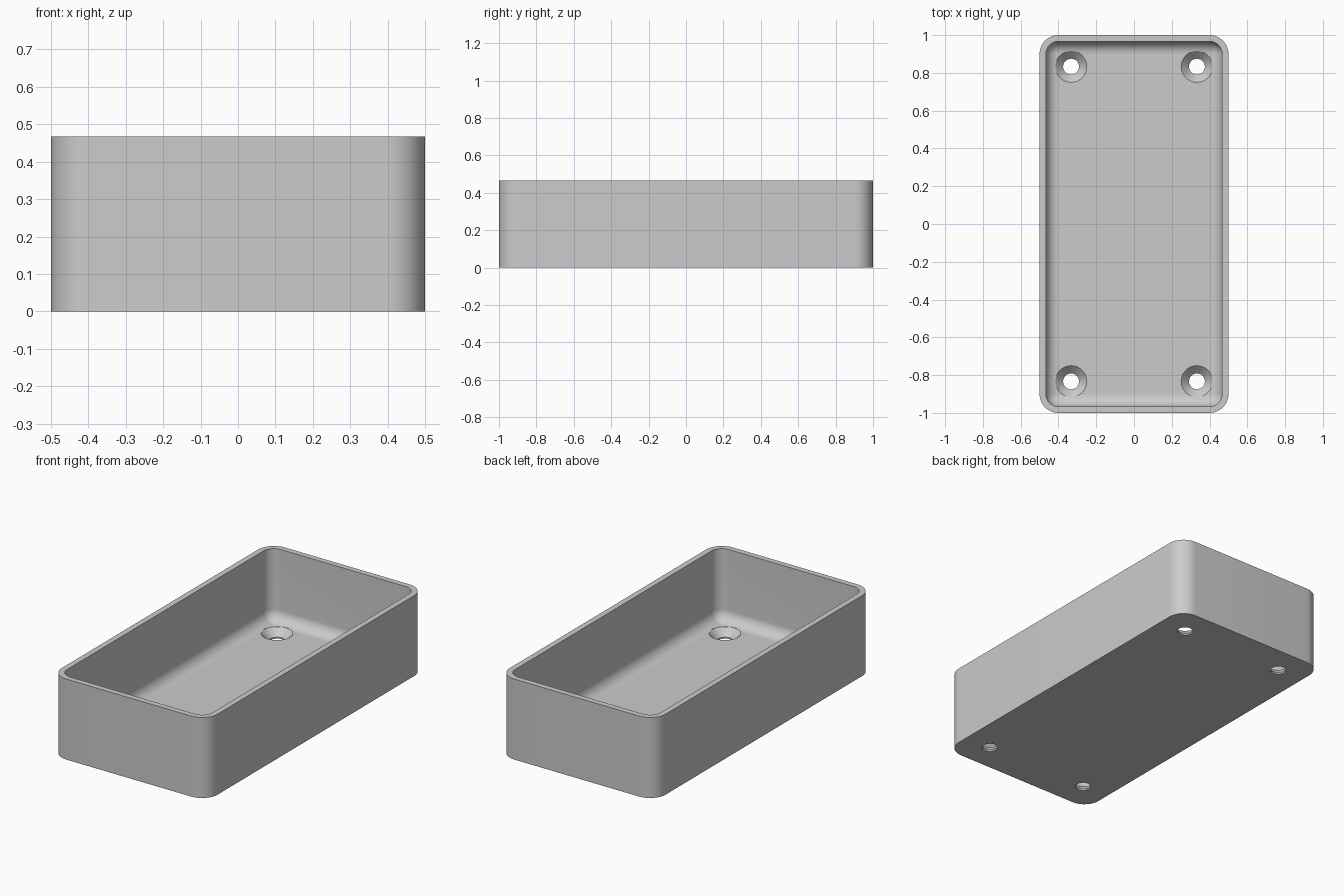
import bpy
import bmesh
from math import sin, cos, pi, radians

if "Cube" in bpy.data.objects:
    bpy.data.objects.remove(bpy.data.objects["Cube"])

HX, HY, H = 0.5, 1.0, 0.467      # half width, half length, height
R, WALL, FLOOR = 0.1, 0.0333, 0.05
FILLET = R - WALL
SEG = 12                         # segments per rounded corner

grey = bpy.data.materials.new("plain grey")
grey.use_nodes = True
grey.diffuse_color = (0.6, 0.6, 0.6, 1)
grey.node_tree.nodes["Principled BSDF"].inputs["Base Color"].default_value = (0.6, 0.6, 0.6, 1)


def ring(bm, inset, z):
    """Rounded rectangle, inset from the outer wall."""
    r = max(R - inset, 0.0005)
    cx, cy = HX - inset - r, HY - inset - r
    verts = []
    for q, (sx, sy) in enumerate([(1, 1), (-1, 1), (-1, -1), (1, -1)]):
        for i in range(SEG + 1):
            a = (q + i / SEG) * pi / 2
            verts.append(bm.verts.new((sx * cx + r * cos(a), sy * cy + r * sin(a), z)))
    return verts


def loft(bm, rings):
    """Bridge the rings in order and cap both ends."""
    n = len(rings[0])
    for a, b in zip(rings, rings[1:]):
        for i in range(n):
            j = (i + 1) % n
            bm.faces.new((a[i], a[j], b[j], b[i]))
    bm.faces.new(rings[0][::-1])
    bm.faces.new(rings[-1])


def finish(bm, name):
    bmesh.ops.recalc_face_normals(bm, faces=bm.faces)
    mesh = bpy.data.meshes.new(name)
    bm.to_mesh(mesh)
    bm.free()
    obj = bpy.data.objects.new(name, mesh)
    bpy.context.collection.objects.link(obj)
    mesh.materials.append(grey)
    return obj


# Open tray: outer wall, rim, inner wall, filleted floor
bm = bmesh.new()
rings = [ring(bm, 0, 0), ring(bm, 0, H), ring(bm, WALL, H)]
for i in range(SEG + 1):
    a = i / SEG * pi / 2
    rings.append(ring(bm, WALL + FILLET * (1 - cos(a)), FLOOR + FILLET * (1 - sin(a))))
loft(bm, rings)
bmesh.ops.remove_doubles(bm, verts=bm.verts, dist=0.00001)
tray = finish(bm, "tray")

# Countersunk screw holes in the four floor corners
PROFILE = [(0.042, -0.05), (0.042, 0.009), (0.083, FLOOR), (0.083, 0.1)]
bm = bmesh.new()
for sx in (-1, 1):
    for sy in (-1, 1):
        loft(bm, [[bm.verts.new((sx * 0.333 + r * cos(k * pi / 24),
                                 sy * 0.833 + r * sin(k * pi / 24), z))
                   for k in range(48)] for r, z in PROFILE])
cutter = finish(bm, "screw_hole_cutter")
cutter.hide_render = True

cut = tray.modifiers.new("screw holes", "BOOLEAN")
cut.operation = "DIFFERENCE"
cut.solver = "EXACT"
cut.object = cutter

bpy.ops.object.select_all(action="DESELECT")
tray.select_set(True)
bpy.context.view_layer.objects.active = tray
bpy.ops.object.modifier_apply(modifier=cut.name)
bpy.data.objects.remove(cutter)
bpy.ops.object.shade_smooth_by_angle(angle=radians(30))
